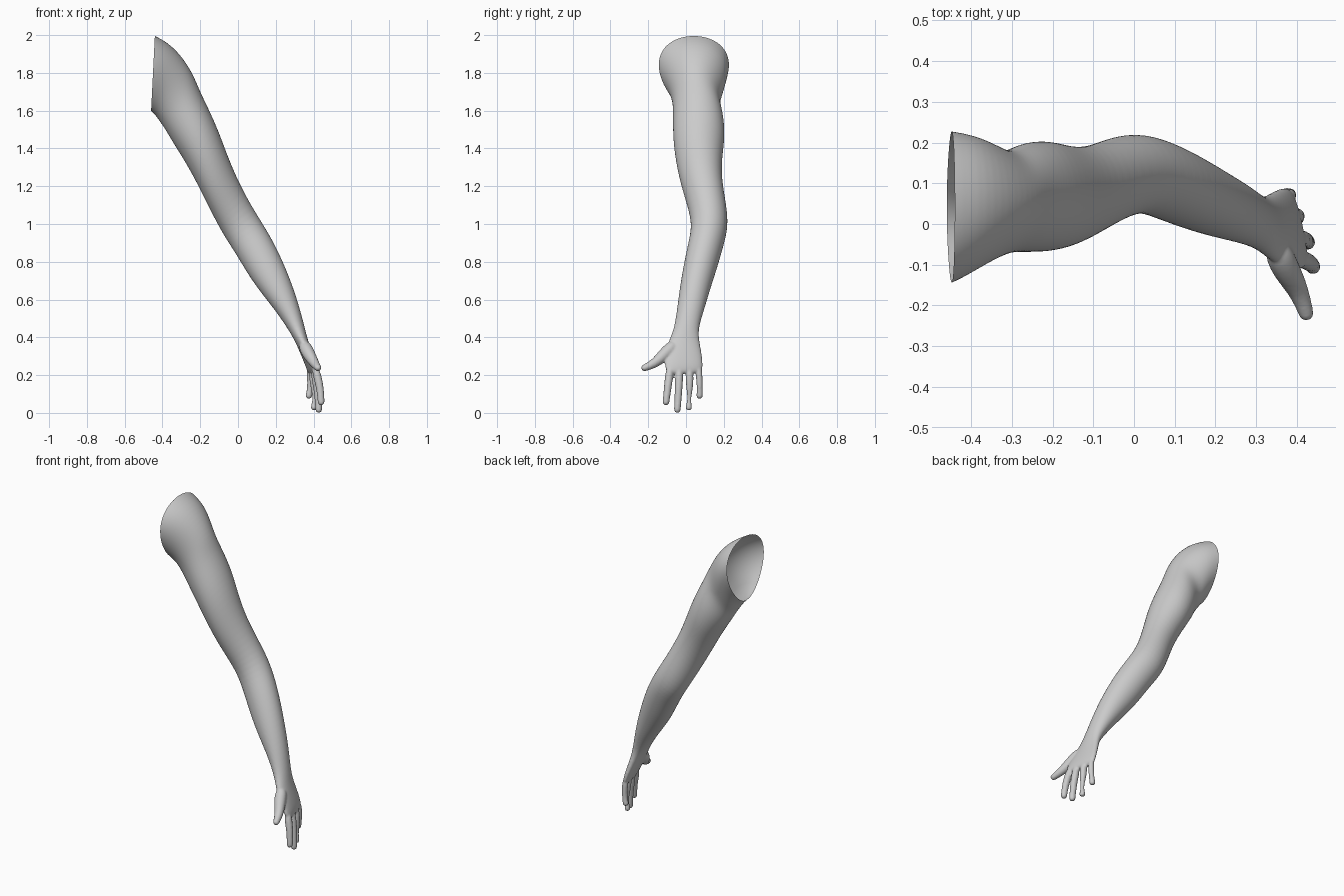
import bpy, bmesh, math
from mathutils import Vector

if "Cube" in bpy.data.objects:
    bpy.data.objects.remove(bpy.data.objects["Cube"])

N = 24
skin = bpy.data.materials.new("light_grey")
skin.diffuse_color = (0.6, 0.6, 0.6, 1)
skin.use_nodes = True
skin.node_tree.nodes["Principled BSDF"].inputs["Base Color"].default_value = skin.diffuse_color
bm = bmesh.new()


def loft(rings):
    """Closed tube through a list of equal-length point rings."""
    vs = [[bm.verts.new(p) for p in r] for r in rings]
    for a, b in zip(vs, vs[1:]):
        for i in range(N):
            j = (i + 1) % N
            bm.faces.new((a[i], a[j], b[j], b[i]))
    bm.faces.new(vs[0][::-1])
    bm.faces.new(vs[-1])


def section(xr, zr, xl, zl, y0, y1, egg=0.0, shear=0.0, power=1.0):
    """Oval between an outer and an inner edge point, spanning y0..y1."""
    out = []
    for i in range(N):
        t = 2 * math.pi * i / N
        c, s = math.cos(t), math.sin(t)
        c = math.copysign(abs(c) ** power, c)
        s = math.copysign(abs(s) ** power, s)
        k = s * (1 + egg * c)
        out.append(Vector(((xr + xl) / 2 + c * (xr - xl) / 2 - shear * s,
                           (y0 + y1) / 2 + k * (y1 - y0) / 2,
                           (zr + zl) / 2 + c * (zr - zl) / 2)))
    return out


def digit(pts, radii):
    """Rounded finger along a short path."""
    pts = [Vector(p) for p in pts]
    end = (pts[-1] - pts[-2]).normalized()
    r = radii[-1]
    tip = pts[-1]
    pts[-1] = tip - end * r
    path = list(zip(pts, radii))
    path += [(tip - end * r * 0.4, r * 0.85), (tip - end * r * 0.1, r * 0.5), (tip, r * 0.15)]
    rings = []
    for i, (p, rad) in enumerate(path):
        d = path[min(i + 1, len(path) - 1)][0] - path[max(i - 1, 0)][0]
        q = d.to_track_quat('Z', 'Y')
        rings.append([p + q @ Vector((math.cos(2 * math.pi * k / N) * rad,
                                      math.sin(2 * math.pi * k / N) * rad, 0)) for k in range(N)])
    loft(rings)


# shoulder, upper arm, forearm and palm as one loft
loft([section(*a) for a in (
    (-0.52, 2.03, -0.53, 1.66, -0.165, 0.235, 0.25),
    (-0.44, 2.00, -0.46, 1.60, -0.145, 0.225, 0.25),
    (-0.36, 1.955, -0.43, 1.565, -0.11, 0.215, 0.22),
    (-0.29, 1.88, -0.41, 1.535, -0.085, 0.195, 0.1),
    (-0.235, 1.79, -0.385, 1.50, -0.07, 0.175),
    (-0.20, 1.70, -0.345, 1.43, -0.07, 0.20),
    (-0.14, 1.58, -0.29, 1.345, -0.07, 0.208),
    (-0.09, 1.46, -0.23, 1.24, -0.057, 0.19),
    (-0.04, 1.32, -0.175, 1.13, -0.03, 0.19),
    (0.03, 1.17, -0.12, 1.02, 0.01, 0.215),
    (0.10, 1.05, -0.07, 0.93, 0.032, 0.225),
    (0.17, 0.94, -0.01, 0.84, 0.01, 0.20),
    (0.23, 0.82, 0.06, 0.72, -0.015, 0.165),
    (0.28, 0.70, 0.13, 0.625, -0.033, 0.13),
    (0.32, 0.58, 0.21, 0.525, -0.047, 0.098),
    (0.352, 0.46, 0.27, 0.435, -0.062, 0.065),
    (0.368, 0.39, 0.302, 0.38, -0.09, 0.07, 0, 0.005),
    (0.392, 0.32, 0.33, 0.32, -0.112, 0.083, 0, 0.012, 0.9),
    (0.412, 0.26, 0.36, 0.26, -0.113, 0.09, 0, 0.018, 0.85),
    (0.418, 0.225, 0.375, 0.225, -0.108, 0.088, 0, 0.02, 0.8),
    (0.412, 0.208, 0.387, 0.208, -0.09, 0.07, 0, 0.02, 0.8),
)])

# four fingers: base, middle and tip
for base, mid, tip in (
    ((0.405, -0.083, 0.25), (0.435, -0.096, 0.14), (0.441, -0.108, 0.04)),
    ((0.400, -0.035, 0.25), (0.423, -0.039, 0.12), (0.428, -0.047, 0.0)),
    ((0.390, 0.018, 0.25), (0.406, 0.020, 0.12), (0.402, 0.014, 0.013)),
    ((0.378, 0.066, 0.25), (0.385, 0.073, 0.15), (0.372, 0.072, 0.075)),
):
    digit((base, mid, tip), (0.024, 0.021, 0.019))
# thumb
digit(((0.345, -0.05, 0.37), (0.372, -0.11, 0.315), (0.405, -0.163, 0.262), (0.428, -0.235, 0.232)),
      (0.034, 0.036, 0.025, 0.019))

bmesh.ops.recalc_face_normals(bm, faces=bm.faces)
mesh = bpy.data.meshes.new("arm")
bm.to_mesh(mesh)
bm.free()
arm = bpy.data.objects.new("arm", mesh)
bpy.context.collection.objects.link(arm)

# fuse the parts into one soft skin
sub = arm.modifiers.new("round", 'SUBSURF')
sub.levels = sub.render_levels = 2
fuse = arm.modifiers.new("fuse", 'REMESH')
fuse.mode = 'VOXEL'
fuse.voxel_size = 0.006
soft = arm.modifiers.new("soften", 'SMOOTH')
soft.factor, soft.iterations = 0.5, 4
bpy.context.view_layer.update()
dg = bpy.context.evaluated_depsgraph_get()
final = bpy.data.meshes.new_from_object(arm.evaluated_get(dg))
arm.modifiers.clear()
arm.data = final

# cut the shoulder open
bm = bmesh.new()
bm.from_mesh(final)
bmesh.ops.bisect_plane(bm, geom=bm.verts[:] + bm.edges[:] + bm.faces[:],
                       plane_co=(-0.44, 0, 2.0), plane_no=(0.4, 0, -0.02), clear_inner=True)
for f in bm.faces:
    f.smooth = True
    f.material_index = 0
bm.to_mesh(final)
bm.free()
final.materials.clear()
final.materials.append(skin)
